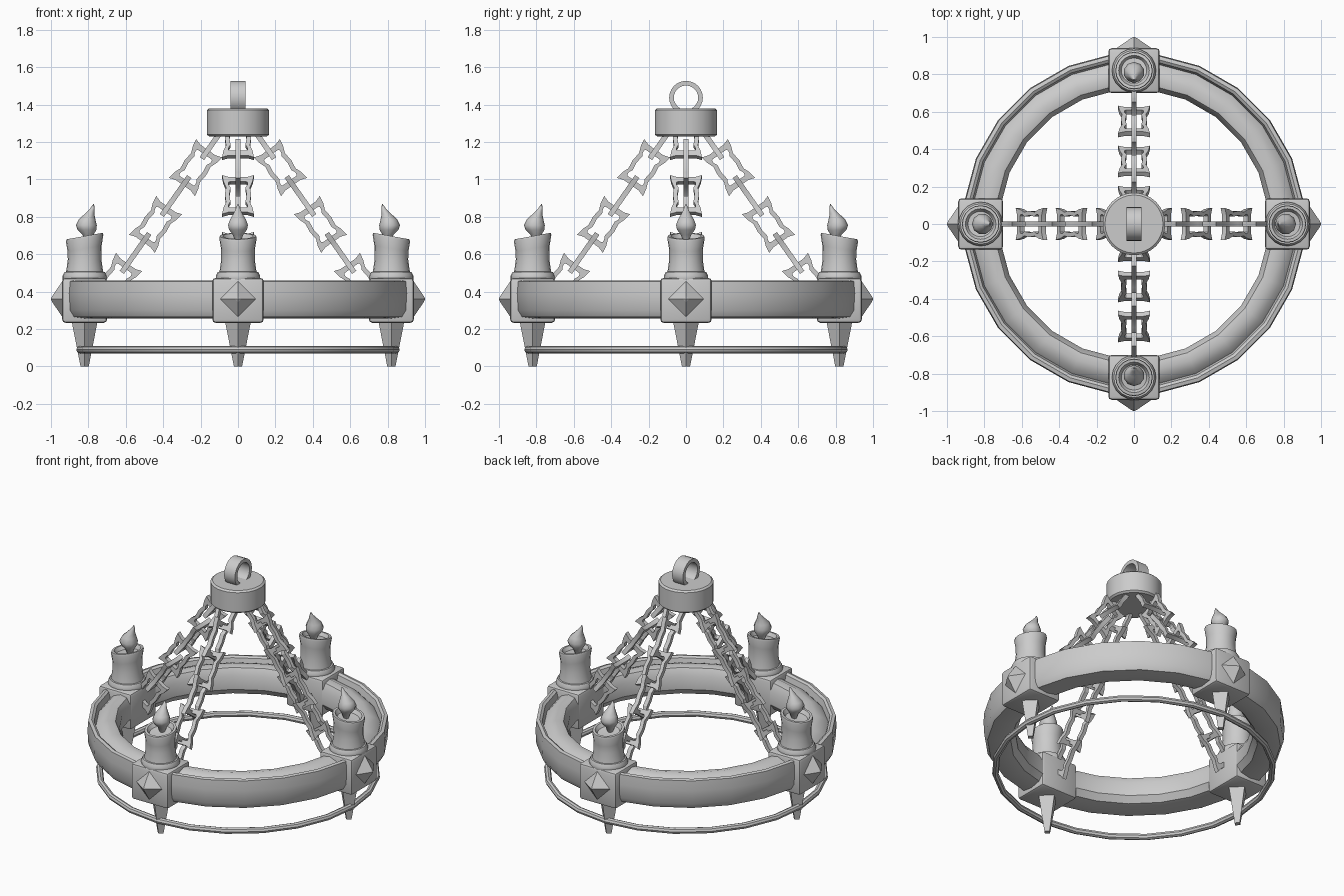
import bpy, bmesh, math
from mathutils import Matrix, Vector

cube = bpy.data.objects.get("Cube")
if cube:
    bpy.data.objects.remove(cube)

grey = bpy.data.materials.new("plain_grey")
grey.use_nodes = True
grey.diffuse_color = (0.6, 0.6, 0.6, 1)
grey.node_tree.nodes["Principled BSDF"].inputs["Base Color"].default_value = (0.6, 0.6, 0.6, 1)


def add(name, mesh, matrix=Matrix(), angle=35):
    obj = bpy.data.objects.new(name, mesh)
    bpy.context.scene.collection.objects.link(obj)
    obj.matrix_world = matrix
    if not mesh.materials:
        mesh.materials.append(grey)
    bpy.ops.object.select_all(action="DESELECT")
    obj.select_set(True)
    bpy.context.view_layer.objects.active = obj
    if angle:
        bpy.ops.object.shade_smooth_by_angle(angle=math.radians(angle))
    return obj


def to_mesh(name, bm):
    bmesh.ops.recalc_face_normals(bm, faces=bm.faces)
    mesh = bpy.data.meshes.new(name)
    bm.to_mesh(mesh)
    bm.free()
    return mesh


def lathe(name, profile, sides, closed=False, phase=0.0, shape=None):
    """Spin (radius, height) points round z; optional shape(co) edits vertices."""
    bm = bmesh.new()
    rings = []
    for r, z in profile:
        ring = []
        for i in range(sides):
            a = 2 * math.pi * i / sides + phase
            ring.append(bm.verts.new((r * math.cos(a), r * math.sin(a), z)))
        rings.append(ring)
    pairs = list(zip(rings, rings[1:]))
    if closed:
        pairs.append((rings[-1], rings[0]))
    for a, b in pairs:
        for i in range(sides):
            j = (i + 1) % sides
            bm.faces.new((a[i], a[j], b[j], b[i]))
    if not closed:
        bm.faces.new(rings[0])
        bm.faces.new(rings[-1])
    if shape:
        for v in bm.verts:
            v.co = shape(v.co.copy())
    return to_mesh(name, bm)


def circle_profile(radius, z, tube, sides=8):
    return [(radius + tube * math.cos(2 * math.pi * i / sides),
             z + tube * math.sin(2 * math.pi * i / sides)) for i in range(sides)]


# Main wheel with a raised outer lip, and the thin lower hoop
wheel = [(0.72, 0.31), (0.72, 0.40), (0.745, 0.445), (0.79, 0.455), (0.84, 0.435),
         (0.865, 0.41), (0.875, 0.45), (0.89, 0.46), (0.91, 0.455), (0.915, 0.39),
         (0.91, 0.30), (0.89, 0.265), (0.82, 0.255), (0.75, 0.27)]
add("wheel", lathe("wheel", wheel, 24, True, math.pi / 24))
add("lower_hoop", lathe("lower_hoop", circle_profile(0.845, 0.09, 0.02), 24, True))

# Hub and the hanging band above it
hub = [(0.155, 1.23), (0.167, 1.24), (0.167, 1.37), (0.155, 1.38)]
add("hub", lathe("hub", hub, 32))
band = [(0.065, -0.04), (0.09, -0.04), (0.09, 0.04), (0.065, 0.04)]
add("hanging_band", lathe("hanging_band", band, 24, True),
    Matrix.Translation((0, 0, 1.437)) @ Matrix.Rotation(math.pi / 2, 4, "Y"))


# Chain link: a flat frame with flared corners and waisted sides
def link_mesh():
    outer = [(0, .115), (.05, .115), (.085, .127), (.078, .085), (.064, .05), (.07, 0)]
    inner = [(0, .085), (.044, .085), (.05, .08), (.05, .065), (.04, .045), (.046, 0)]

    def full(q):
        right = q + [(x, -y) for x, y in q[-2::-1]]
        return right + [(-x, y) for x, y in right[-2:0:-1]]
    loops = [(full(outer), 0.014), (full(inner), 0.014),
             (full(inner), -0.014), (full(outer), -0.014)]
    bm = bmesh.new()
    rings = [[bm.verts.new((x, y, z)) for x, y in pts] for pts, z in loops]
    n = len(rings[0])
    for a, b in zip(rings, rings[1:] + rings[:1]):
        for i in range(n):
            j = (i + 1) % n
            bm.faces.new((a[i], a[j], b[j], b[i]))
    return to_mesh("chain_link", bm)


# Bracket block
def block_mesh():
    bm = bmesh.new()
    bmesh.ops.create_cube(bm, size=1)
    bmesh.ops.scale(bm, vec=(0.24, 0.275, 0.24), verts=bm.verts)
    bmesh.ops.bevel(bm, geom=bm.edges[:], offset=0.018, segments=2,
                    affect="EDGES", profile=0.5)
    return to_mesh("bracket_block", bm)


# Candle top slopes down away from the centre
def slope_top(co):
    if co.z > 0.62:
        co.z -= 0.18 * co.x
    return co


# Flame bends as it rises
def bend_flame(co):
    h = (co.z - 0.68) / 0.185
    co.x += -0.02 + 0.028 * math.sin(h * math.pi * 1.5) * h
    return co


link = link_mesh()
block = block_mesh()
collar = lathe("candle_collar", [(0.11, 0.45), (0.118, 0.465), (0.118, 0.485),
                                 (0.108, 0.505), (0.09, 0.508)], 20)
candle = lathe("candle", [(0.10, 0.50), (0.097, 0.52), (0.09, 0.57), (0.091, 0.63),
                          (0.10, 0.685), (0.097, 0.697), (0.082, 0.697),
                          (0.068, 0.672), (0.02, 0.668)], 20, shape=slope_top)
flame = lathe("flame", [(0.012, 0.66), (0.03, 0.705), (0.05, 0.73), (0.056, 0.755),
                        (0.045, 0.785), (0.026, 0.815), (0.012, 0.845),
                        (0.002, 0.868)], 10, shape=bend_flame)
spike = lathe("bottom_spike", [(0.022, 0.0), (0.07, 0.245)], 4)
stud = lathe("front_stud", [(0.1, 0.0), (0.018, 0.056), (0.002, 0.064)], 4)

# Four arms, each with bracket, candle, spike, stud and chain
for n in range(4):
    turn = Matrix.Rotation(n * math.pi / 2, 4, "Z")
    arm = turn @ Matrix.Translation((0.82, 0, 0))
    tag = "_" + ("left", "back", "right", "front")[n]
    add("bracket" + tag, block, arm @ Matrix.Translation((0, 0, 0.353)))
    add("collar" + tag, collar, arm)
    add("candle" + tag, candle, arm)
    add("flame" + tag, flame, arm, 60)
    add("spike" + tag, spike, arm, 0)
    add("stud" + tag, stud, turn @ Matrix.Translation((0.936, 0, 0.36))
        @ Matrix.Rotation(math.pi / 2, 4, "Y"), 0)
    along = Vector((0.107, 0, -0.152)).normalized()
    side = Vector((0, 1, 0))
    up = along.cross(side)
    for k in range(6):
        across, thick = (side, up) if k % 2 == 0 else (up, -side)
        frame = Matrix((across, along, thick)).transposed().to_4x4()
        place = Matrix.Translation((0.12 + 0.107 * k, 0, 1.215 - 0.152 * k))
        add("chain_link" + tag, link, turn @ place @ frame, 30)
